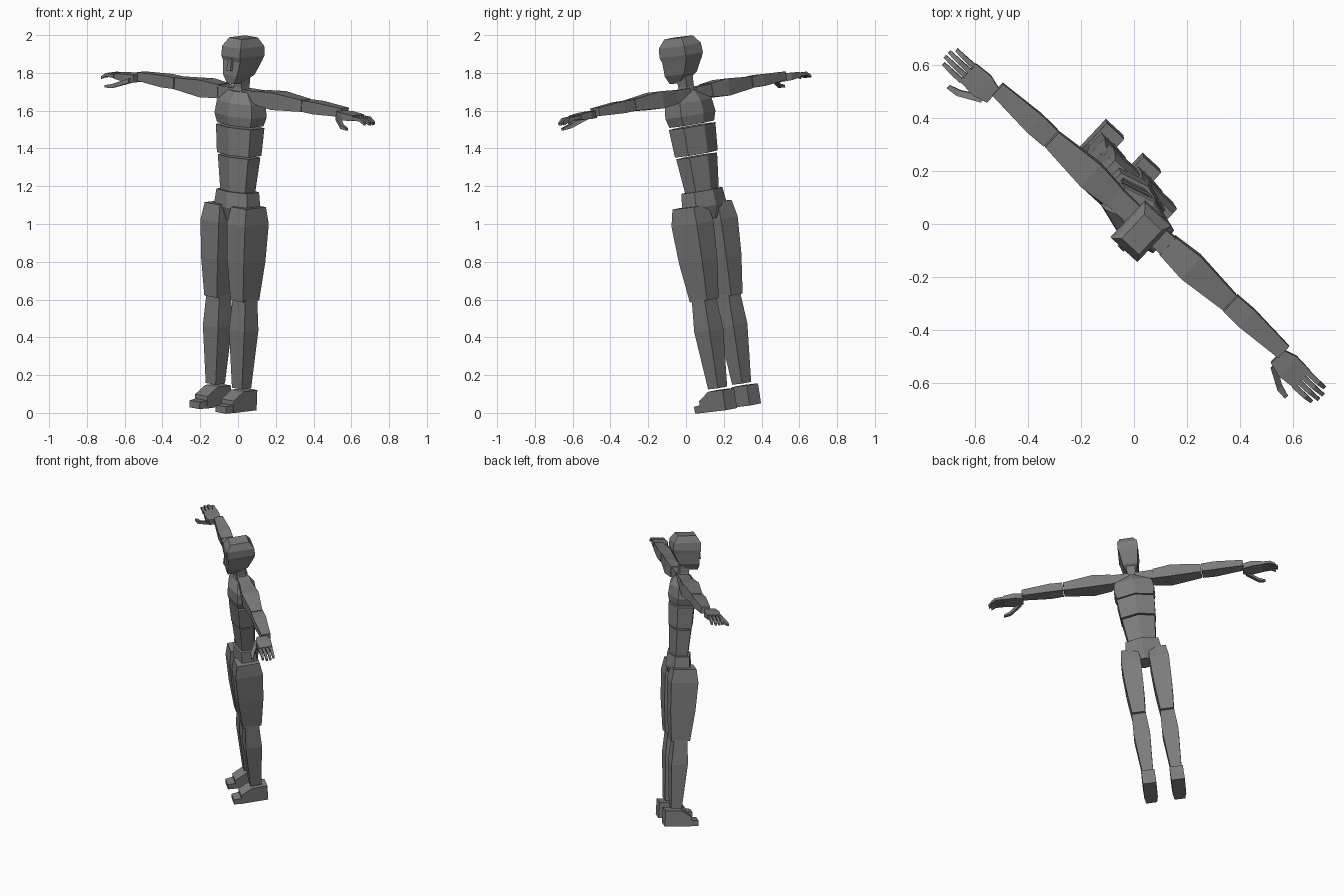
import bpy
import bmesh
from mathutils import Matrix, Vector

default_cube = bpy.data.objects.get("Cube")
if default_cube:
    bpy.data.objects.remove(default_cube, do_unlink=True)

# One flat grey for the whole figure
grey = bpy.data.materials.new("mannequin grey")
grey.use_nodes = True
grey.diffuse_color = [.2] * 3 + [1]
shader = grey.node_tree.nodes["Principled BSDF"]
shader.inputs["Base Color"].default_value = grey.diffuse_color

# The figure is turned and leans: its own left, back and up directions
left_axis = Vector((.73, -.67, -.13)).normalized()
up_axis = Vector((.035, -.15, 1))
up_axis = (up_axis - left_axis * up_axis.dot(left_axis)).normalized()
back_axis = up_axis.cross(left_axis)
pose = Matrix((left_axis, back_axis, up_axis)).transposed().to_4x4()
pose.translation = (-.045, .26, .027)

X, Y, Z = range(3)
FORWARD, DOWN = Vector((0, -1, 0)), Vector((0, 0, -1))

# Cross-sections, scaled by the half width and half depth of each ring
SQUARE = [(-1, -1), (1, -1), (1, 1), (-1, 1)]
GROUNDED = [(-1, 0), (1, 0), (1, 2), (-1, 2)]
RIDGED = [(0, -1), (1, -.6), (1, .6), (0, 1), (-1, .6), (-1, -.6)]


def ring_points(axis, centre, depth, section, bend, along, half, flat=1, shift=0):
    """Corners of one ring; flat scales its depth, shift moves it along bend."""
    u_axis, v_axis = [i for i in range(3) if i != axis]
    middle = Vector(centre) + bend * shift
    middle[axis] = along
    points = []
    for u, v in section:
        point = middle.copy()
        point[u_axis] += u * half
        point[v_axis] += v * half * depth * flat
        points.append(point)
    return points


def loft(name, axis, centre, depth, rings, section=SQUARE, bend=FORWARD, side=1):
    """Skin a closed flat-sided solid over rings placed along one body axis."""
    bm = bmesh.new()
    loops = []
    for ring in rings:
        points = ring_points(axis, centre, depth, section, bend, *ring)
        loops.append([bm.verts.new((p.x * side, p.y, p.z)) for p in points])
    for lower, upper in zip(loops, loops[1:]):
        for i in range(len(section)):
            bm.faces.new((lower[i - 1], lower[i], upper[i], upper[i - 1]))
    bm.faces.new(loops[0])
    bm.faces.new(loops[-1])
    bmesh.ops.recalc_face_normals(bm, faces=bm.faces)
    mesh = bpy.data.meshes.new(name)
    bm.to_mesh(mesh)
    bm.free()
    mesh.materials.append(grey)
    obj = bpy.data.objects.new(name, mesh)
    obj.matrix_world = pose
    bpy.context.collection.objects.link(obj)


# Head: narrow chin, hollow eye line, overhanging brow, tapered crown
middle = (0, 0, 0)
loft("head", Z, middle, 1.4, [
    (1.745, .025, 1, .055),
    (1.79, .05, 1, .025),
    (1.865, .062),
    (1.89, .068),
    (1.94, .066),
    (1.985, .045),
])
loft("nose", Z, (0, -.09, 0), 1.2, [(1.815, .016), (1.88, .008)])
loft("neck", Z, middle, 1.1, [(1.67, .04), (1.72, .028), (1.8, .03)])

# Torso: stacked segments with a ridge down the front and the spine
torso_segments = {
    "chest": [(1.52, .12), (1.57, .135), (1.64, .125), (1.7, .07)],
    "ribs": [(1.36, .115), (1.51, .125)],
    "abdomen": [(1.16, .09), (1.35, .11)],
    "pelvis": [(1.01, .08), (1.08, .12), (1.165, .11)],
}
for segment, rings in torso_segments.items():
    loft(segment, Z, middle, .72, rings, RIDGED)

# Landmarks shared by the paired limbs
hip = (.095, -.015, 0)
ankle = (.095, 0, 0)
shoulder = (0, .01, 1.68)
hand = (0, -.02, 1.67)
thumb_bend = FORWARD + DOWN * .7

for side, word in ((1, "left"), (-1, "right")):
    def limb(name, *shape, section=SQUARE, bend=DOWN):
        loft(f"{word}_{name}", *shape, section, bend, side)

    # Leg
    limb("thigh", Z, hip, 1.4, [(.59, .045), (.8, .06), (1, .066), (1.09, .055)])
    limb("shin", Z, hip, 1, [(.12, .036), (.43, .055), (.6, .046)])

    # Foot: tall heel, sloping instep, low toe block
    limb("foot", Y, ankle, 1.2, [(.06, .045), (-.045, .045), (-.12, .045, .6)],
         section=GROUNDED)
    limb("toes", Y, ankle, .5, [(-.11, .043), (-.17, .037)], section=GROUNDED)

    # Arm
    limb("collar", X, shoulder, .8, [(.02, .04), (.15, .042)])
    limb("upper_arm", X, shoulder, .82, [(.14, .045), (.26, .056), (.46, .038)])
    limb("forearm", X, shoulder, .75, [(.465, .04), (.55, .043), (.74, .03)])

    # Hand
    limb("palm", X, hand, .4, [(.735, .034, 1.5), (.79, .05), (.865, .045, .8)])
    limb("thumb", X, (0, -.055, 1.66), .8,
         [(.75, .016), (.83, .013, 1, .05), (.875, .008, 1, .06)], bend=thumb_bend)

    # Four fingers in a row, the middle two reaching furthest
    for i in range(4):
        knuckle = Vector(hand) + FORWARD * (.04 - i * .024)
        tip = .975 - .015 * abs(i - 1.5)
        limb(f"finger_{i + 1}", X, knuckle, 1,
             [(.86, .01), (.92, .009), (tip, .007, 1, .02)])
